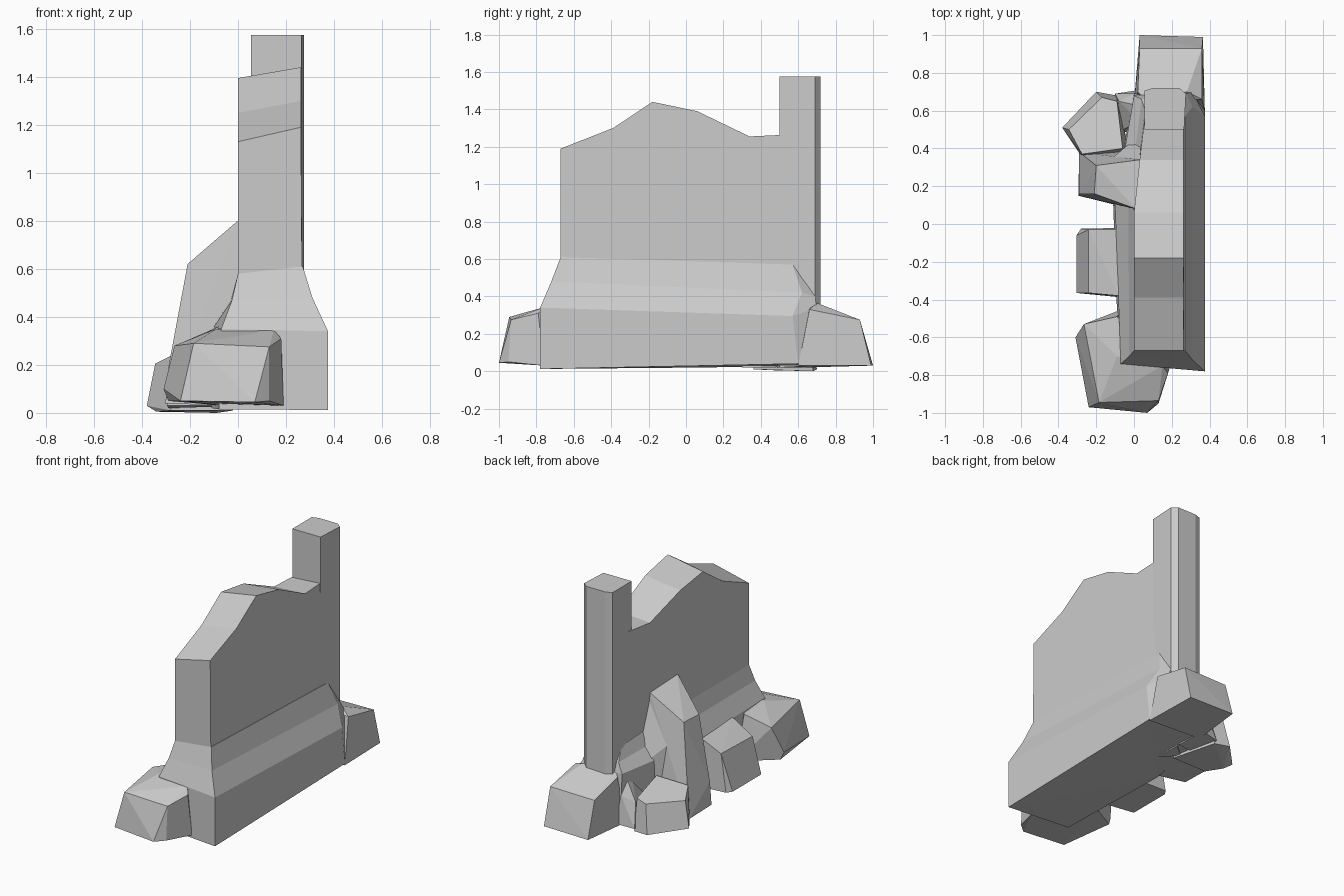
import bpy, bmesh


def finish(bm, name):
    bmesh.ops.recalc_face_normals(bm, faces=bm.faces)
    mesh = bpy.data.meshes.new(name)
    bm.to_mesh(mesh)
    bm.free()
    obj = bpy.data.objects.new(name, mesh)
    bpy.context.collection.objects.link(obj)
    return obj


def loft(name, rings, closed=False):
    """Skin equal-length rings of points, cap both ends."""
    bm = bmesh.new()
    loops = [[bm.verts.new(p) for p in ring] for ring in rings]
    n = len(loops[0])
    for a, b in zip(loops, loops[1:]):
        for i in range(n):
            j = (i + 1) % n
            bm.faces.new((a[i], a[j], b[j], b[i]))
    bm.faces.new(loops[0])
    bm.faces.new(loops[-1])
    bmesh.ops.triangulate(bm, faces=[f for f in bm.faces if len(f.verts) > 4])
    return finish(bm, name)


def rock(name, pts):
    """Faceted stone: convex hull of its corners."""
    bm = bmesh.new()
    for p in pts:
        bm.verts.new(p)
    res = bmesh.ops.convex_hull(bm, input=bm.verts)
    junk = [g for g in res["geom_interior"] + res["geom_unused"]
            if isinstance(g, bmesh.types.BMVert)]
    if junk:
        bmesh.ops.delete(bm, geom=list(set(junk)), context='VERTS')
    bmesh.ops.dissolve_limit(bm, angle_limit=0.05, verts=bm.verts, edges=bm.edges)
    return finish(bm, name)


# Broken wall: sections along y as (y, left x, left top z, right top z)
sections = [(-0.67, 0, 1.13, 1.19), (-0.39, 0, 1.25, 1.30), (-0.18, 0, 1.395, 1.44),
            (0.06, 0, 1.36, 1.39), (0.34, 0.03, 1.24, 1.255), (0.55, 0.055, 1.25, 1.265)]
loft("wall", [[(xl, y, 0.4), (0.268, y, 0.4), (0.262, y, zr), (xl, y, zl)]
              for y, xl, zl, zr in sections])

# Standing post at the rear end
post = [(0.055, 0.50), (0.265, 0.50), (0.275, 0.69), (0.24, 0.72), (0.10, 0.72), (0.055, 0.705)]
loft("post", [[(x, y, z) for x, y in post] for z in (0.3, 1.575)])

# Flared plinth under the wall
loft("plinth", [
    [(-0.08, -0.74, 0.015), (0.375, -0.78, 0.012), (0.375, 0.60, 0.04),
     (0.33, 0.72, 0.03), (0.0, 0.70, 0.03), (-0.11, 0.10, 0.02)],
    [(-0.07, -0.74, 0.35), (0.375, -0.78, 0.34), (0.375, 0.57, 0.295),
     (0.31, 0.70, 0.34), (0.0, 0.68, 0.36), (-0.10, 0.10, 0.36)],
    [(-0.025, -0.70, 0.47), (0.31, -0.72, 0.48), (0.31, 0.62, 0.42),
     (0.276, 0.69, 0.40), (0.04, 0.66, 0.42), (-0.03, 0.10, 0.47)],
    [(0, -0.67, 0.58), (0.27, -0.67, 0.61), (0.27, 0.57, 0.57),
     (0.27, 0.62, 0.50), (0.06, 0.60, 0.50), (0.0, 0.10, 0.58)],
])

# Rubble: rear block
rock("rear_block", [
    (0.03, 1.0, 0.03), (0.365, 0.99, 0.03), (0.375, 0.60, 0.03), (0.0, 0.64, 0.02),
    (0.03, 0.93, 0.27), (0.36, 0.93, 0.275), (0.36, 0.66, 0.33), (0.02, 0.70, 0.34),
    (0.06, 0.66, 0.37), (0.28, 0.70, 0.365)])

# Rubble: front block
rock("front_block", [
    (-0.29, -0.59, 0.05), (-0.24, -0.97, 0.05), (0.07, -1.0, 0.045), (0.13, -0.95, 0.05),
    (0.19, -0.76, 0.03), (-0.06, -0.45, 0.03), (-0.31, -0.60, 0.10),
    (-0.265, -0.53, 0.28), (-0.185, -0.945, 0.29), (0.13, -0.935, 0.275),
    (0.18, -0.79, 0.31), (0.15, -0.75, 0.345), (-0.09, -0.70, 0.35), (-0.09, -0.49, 0.34)])

# Rubble: small middle block
rock("middle_block", [
    (-0.305, -0.06, 0.04), (-0.28, -0.025, 0.04), (-0.305, -0.365, 0.04),
    (-0.05, -0.02, 0.03), (-0.05, -0.39, 0.03),
    (-0.24, -0.03, 0.29), (-0.24, -0.365, 0.28), (-0.08, -0.03, 0.36), (-0.08, -0.38, 0.36)])

# Tall slab leaning on the wall, with a shard filling its rear flank
rock("leaning_slab", [
    (-0.295, 0.15, 0.03), (-0.29, 0.38, 0.02), (0.03, 0.07, 0.03), (0.04, 0.40, 0.03),
    (-0.29, 0.16, 0.19), (-0.21, 0.16, 0.62), (-0.20, 0.31, 0.62), (0.01, 0.08, 0.81), (0.03, 0.34, 0.77)])
rock("slab_shard", [
    (0.03, 0.33, 0.76), (0.05, 0.30, 0.7), (-0.15, 0.32, 0.5), (-0.05, 0.40, 0.25),
    (0.04, 0.48, 0.30), (-0.05, 0.40, 0.02), (0.05, 0.48, 0.02), (0.05, 0.30, 0.02)])

# Rubble: low angular stone, and the chip wedging it to the rear block
rock("low_stone", [
    (-0.38, 0.51, 0.03), (-0.34, 0.47, 0.005), (-0.20, 0.70, 0.01), (-0.09, 0.68, 0.0),
    (-0.02, 0.36, 0.01), (-0.28, 0.36, 0.01),
    (-0.345, 0.50, 0.205), (-0.17, 0.67, 0.20), (-0.09, 0.65, 0.21),
    (-0.06, 0.40, 0.26), (-0.275, 0.37, 0.24)])
rock("wedge_chip", [
    (-0.10, 0.69, 0.02), (0.03, 0.71, 0.03), (0.05, 0.50, 0.02), (-0.10, 0.48, 0.02),
    (-0.08, 0.65, 0.18), (0.0, 0.69, 0.22), (0.05, 0.62, 0.40), (0.03, 0.54, 0.34)])
